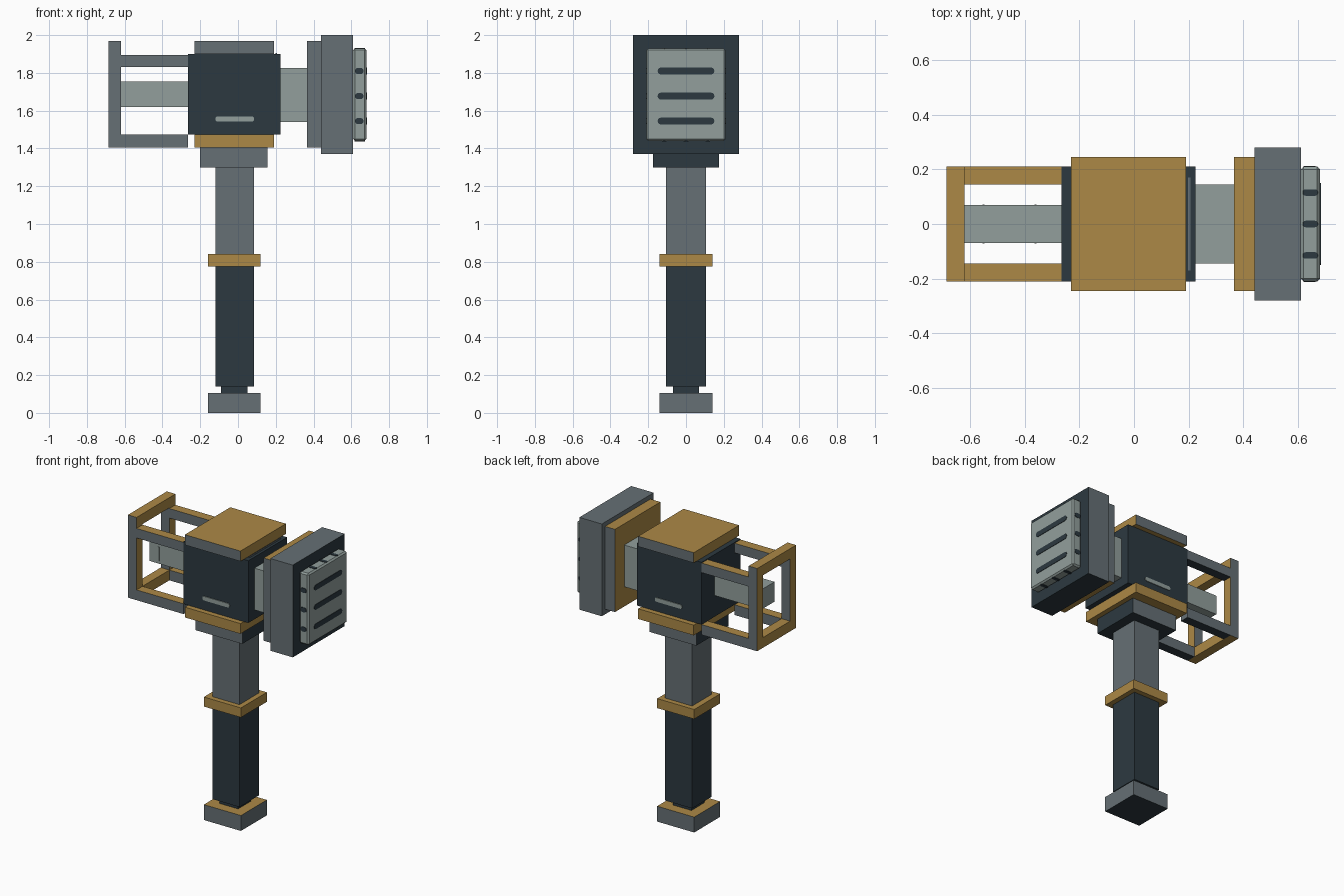
import bpy
import bmesh
from mathutils import Vector

cube = bpy.data.objects.get("Cube")
if cube:
    bpy.data.objects.remove(cube, do_unlink=True)


def material(name, code):
    """Flat material from an sRGB hex code, stored as linear values."""
    srgb = [int(code[i:i + 2], 16) / 255 for i in (0, 2, 4)]
    rgba = [((c + 0.055) / 1.055) ** 2.4 for c in srgb] + [1]
    mat = bpy.data.materials.new(name)
    mat.use_nodes = True
    mat.diffuse_color = rgba
    mat.node_tree.nodes["Principled BSDF"].inputs["Base Color"].default_value = rgba
    return mat


DARK = material("dark slate", "2c3940")
GREY = material("steel grey", "667075")
GOLD = material("brass gold", "ac8946")
PALE = material("pale metal", "929f9c")


def face_side(normal):
    """Name of the axis direction a face looks towards, such as +x."""
    axis = max(range(3), key=lambda i: abs(normal[i]))
    return ("+" if normal[axis] > 0 else "-") + "xyz"[axis]


def box(name, x, y, z, base, sides=None, bevel=0.0, along=None):
    """Box between ranges; sides maps face directions to other materials."""
    bm = bmesh.new()
    bmesh.ops.create_cube(bm, size=1)
    for v in bm.verts:
        v.co = Vector([(r[0] + r[1]) / 2 + c * (r[1] - r[0])
                       for r, c in zip((x, y, z), v.co)])
    if bevel:
        edges = [e for e in bm.edges if along is None or
                 abs((e.verts[0].co - e.verts[1].co).normalized()[along]) > 0.9]
        bmesh.ops.bevel(bm, geom=edges, offset=bevel, affect='EDGES',
                        segments=1 if along is None else 3, profile=0.5)
    bm.normal_update()
    mats = [base]
    for side_mat in (sides or {}).values():
        if side_mat not in mats:
            mats.append(side_mat)
    for f in bm.faces:
        f.material_index = mats.index((sides or {}).get(face_side(f.normal), base))
    mesh = bpy.data.meshes.new(name)
    bm.to_mesh(mesh)
    bm.free()
    for m in mats:
        mesh.materials.append(m)
    obj = bpy.data.objects.new(name, mesh)
    bpy.context.collection.objects.link(obj)
    return obj


def slot(name, centre, size, normal_axis, mat):
    """Thin plate with rounded ends, lying on a surface."""
    ranges = [(c - s / 2, c + s / 2) for c, s in zip(centre, size)]
    width = sorted(size)[1]
    return box(name, *ranges, mat, bevel=width * 0.45, along=normal_axis)


def sym(half):
    return (-half, half)


SIDES_GREY = {"+y": GREY, "-y": GREY}

# Handle
wide, slim = (-0.16, 0.12), (-0.12, 0.085)
box("pommel", wide, sym(0.14), (0, 0.105), GREY, {"+z": GOLD, "-z": DARK})
box("pommel_neck", (-0.09, 0.05), sym(0.07), (0.105, 0.14), DARK)
box("grip", slim, sym(0.105), (0.14, 0.775), DARK)
box("collar", wide, sym(0.14), (0.775, 0.84), GOLD)
box("shaft", slim, sym(0.105), (0.84, 1.30), GREY)

# Head core
plate = (-0.23, 0.19)
box("head_base", (-0.2, 0.155), sym(0.175), (1.30, 1.405), DARK, SIDES_GREY)
box("lower_plate", plate, sym(0.245), (1.405, 1.475), GOLD)
box("head_block", (-0.265, 0.225), sym(0.21), (1.475, 1.90), DARK)
box("top_cap", plate, sym(0.245), (1.90, 1.97), GOLD, SIDES_GREY)
box("block_top_strip", (0.198, 0.206), sym(0.17), (1.90, 1.904), GREY)
for side, label in ((-1, "front"), (1, "back")):
    slot(label + "_light_slot", (-0.017, side * 0.211, 1.556),
         (0.205, 0.008, 0.028), 1, PALE)

# Striking end
box("striker_neck", (0.225, 0.365), sym(0.145), (1.54, 1.825), PALE)
box("striker_flange", (0.365, 0.44), sym(0.245), (1.405, 1.97), GOLD, SIDES_GREY)
box("striker_block", (0.44, 0.61), sym(0.28), (1.37, 2.0), GREY,
    {"+x": DARK, "-z": DARK})
box("striker_face", (0.61, 0.68), sym(0.21), (1.44, 1.93), PALE, bevel=0.01)
for i, z in enumerate((1.545, 1.677, 1.81)):
    slot(f"face_slot_{i}", (0.679, 0, z), (0.008, 0.30, 0.036), 0, DARK)
    for side in (-1, 1):
        slot(f"face_side_slot_{i}_{side}", (0.642, side * 0.209, z),
             (0.045, 0.008, 0.032), 1, DARK)
for i, y in enumerate((-0.115, 0, 0.115)):
    for label, z in (("lower", 1.441), ("upper", 1.929)):
        slot(f"face_{label}_slot_{i}", (0.645, y, z), (0.055, 0.024, 0.008), 2, DARK)

# Rear rod with thin ridges
box("rear_rod", (-0.62, -0.265), sym(0.07), (1.62, 1.755), PALE)
for i, x in enumerate((-0.55, -0.36)):
    box(f"rod_ridge_{i}", (x - 0.004, x + 0.004), sym(0.072), (1.64, 1.735), PALE)

# Rear cage: end ring and four long bars
end = (-0.685, -0.62)
for label, y in (("right", (-0.21, -0.145)), ("left", (0.145, 0.21))):
    box(label + "_cage_post", end, y, (1.405, 1.97), GOLD, SIDES_GREY)
    for level, z in (("lower", (1.405, 1.475)), ("upper", (1.83, 1.895))):
        box(f"{label}_{level}_cage_bar", (-0.62, -0.265), y, z, GREY,
            {"+z": GOLD, "-z": DARK})
for level, z in (("lower", (1.405, 1.475)), ("upper", (1.90, 1.97))):
    box(level + "_cage_rail", end, sym(0.145), z, GOLD)
